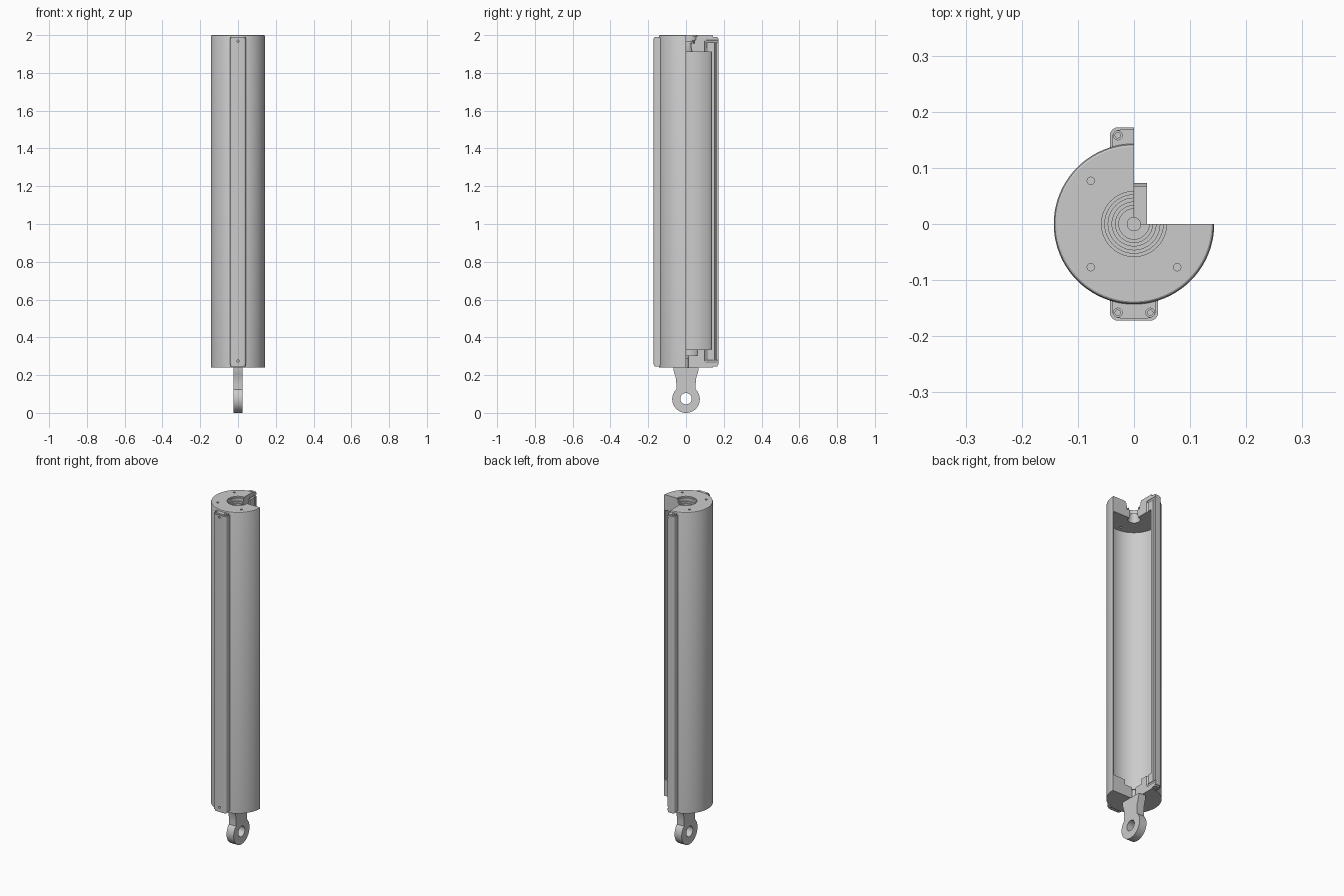
import bpy, bmesh, math
from mathutils import Matrix, Vector

cube = bpy.data.objects.get("Cube")
if cube:
    bpy.data.objects.remove(cube, do_unlink=True)

BOTTOM, TOP = 0.24, 2.0
OUTER, INNER = 0.143, 0.135
FLOOR, CEILING = 0.335, 1.91


def finish(bm, name, smooth=True):
    bmesh.ops.remove_doubles(bm, verts=bm.verts, dist=1e-6)
    bmesh.ops.recalc_face_normals(bm, faces=bm.faces)
    mesh = bpy.data.meshes.new(name)
    bm.to_mesh(mesh)
    bm.free()
    ob = bpy.data.objects.new(name, mesh)
    bpy.context.collection.objects.link(ob)
    if smooth:
        shade(ob)
    return ob


def shade(ob):
    bpy.ops.object.select_all(action='DESELECT')
    ob.select_set(True)
    bpy.context.view_layer.objects.active = ob
    bpy.ops.object.shade_smooth_by_angle(angle=math.radians(30))


def lathe(name, profile, start=90, sweep=270, steps=72):
    """Closed (radius, z) profile swept about z, with flat section faces."""
    bm = bmesh.new()
    rings = []
    for i in range(steps + 1):
        a = math.radians(start + sweep * i / steps)
        rings.append([bm.verts.new((r * math.cos(a), r * math.sin(a), z))
                      for r, z in profile])
    n = len(profile)
    for a, b in zip(rings, rings[1:]):
        for j in range(n):
            k = (j + 1) % n
            bm.faces.new((a[j], a[k], b[k], b[j]))
    bm.faces.new(rings[0])
    bm.faces.new(rings[-1])
    return finish(bm, name)


def prism(name, outline, axis, low, high):
    """Extrude a flat outline along x or z."""
    bm = bmesh.new()
    place = (lambda p, d: (d, p[0], p[1])) if axis == 'x' else (lambda p, d: (p[0], p[1], d))
    face = bm.faces.new([bm.verts.new(place(p, low)) for p in outline])
    geom = bmesh.ops.extrude_face_region(bm, geom=[face])["geom"]
    shift = Vector(place((0, 0), high - low))
    bmesh.ops.translate(bm, vec=shift, verts=[g for g in geom if isinstance(g, bmesh.types.BMVert)])
    return finish(bm, name)


def rod(name, a, b, radius, sides=24):
    """Cylinder between two points."""
    a, b = Vector(a), Vector(b)
    d = b - a
    bm = bmesh.new()
    mat = Matrix.Translation((a + b) / 2) @ d.to_track_quat('Z', 'Y').to_matrix().to_4x4()
    bmesh.ops.create_cone(bm, cap_ends=True, segments=sides, radius1=radius,
                          radius2=radius, depth=d.length, matrix=mat)
    return finish(bm, name)


def cut(ob, cutters):
    bpy.context.view_layer.objects.active = ob
    for c in cutters:
        m = ob.modifiers.new("cut", 'BOOLEAN')
        m.operation, m.solver, m.object = 'DIFFERENCE', 'EXACT', c
        bpy.ops.object.modifier_apply(modifier=m.name)
    shade(ob)


def rail_outline(left, right, side, width=0.0):
    """Mounting rail section with rounded outer corners where not sectioned."""
    inner, outer, r = 0.136, 0.172 - width, 0.014
    pts = [(left + width, inner)]
    for x, s, first in ((left + width, 1, 180), (right, -1, 90)):
        if s < 0 and right == 0:
            pts.append((0, outer))
            continue
        x = x - width if s < 0 else x
        pts += [(x + s * r + r * math.cos(math.radians(first - t)),
                 outer - r + r * math.sin(math.radians(first - t))) for t in range(0, 91, 15)]
    pts.append((right - (width if right else 0), inner))
    return [(x, side * y) for x, y in pts]


# Sectioned barrel and its end caps
tube = lathe("barrel_tube", [(INNER, BOTTOM), (OUTER, BOTTOM), (OUTER, TOP - 0.008),
                             (OUTER - 0.002, TOP - 0.002), (OUTER - 0.005, TOP), (INNER, TOP)])
top_cap = lathe("top_cap", [(INNER, CEILING), (INNER, TOP), (0.058, TOP), (0.058, 1.992),
                            (0.052, 1.992), (0.052, 1.975), (0.046, 1.975), (0.046, 1.955),
                            (0.027, 1.955), (0.027, 1.935), (0.033, CEILING)])
bottom_cap = lathe("bottom_cap", [(0.012, BOTTOM), (INNER, BOTTOM), (INNER, FLOOR),
                                  (0.06, FLOOR), (0.06, 0.305), (0.012, 0.305)])
seal = lathe("rod_seal", [(0.033, 1.955), (0.04, 1.955), (0.04, 1.968), (0.033, 1.968)])

# Front rail is whole, rear rail is sectioned at the middle
rails = []
for name, right, side in (("front_rail", 0.043, -1), ("rear_rail", 0.0, 1)):
    rails.append(prism(name, rail_outline(-0.043, right, side), 'z', 0.256, 1.982))
    for end, low, high in (("lower", 0.246, 0.256), ("upper", 1.982, 1.99)):
        rails.append(prism(f"{name}_{end}_end", rail_outline(-0.043, right, side, 0.004),
                           'z', low, high))

# Rail screws in counterbores
rail_holes = []
for x, y in ((-0.029, -0.158), (0.029, -0.158), (-0.029, 0.158)):
    for z, s in ((1.99, 1), (0.246, -1)):
        rail_holes.append(rod("screw_hole", (x, y, z + s * 0.01), (x, y, z - s * 0.015), 0.008))
        rod("rail_screw", (x, y, z - s * 0.014), (x, y, z - s * 0.002), 0.0055)

# Fluid passages linking both chambers through the rails
passages = []
for side in (-1, 1):
    y = side * 0.157
    passages.append(rod("passage", (0, y, 0.275), (0, y, 1.968), 0.005))
    for z, inside in ((1.968, 1.89), (0.275, 0.35)):
        passages.append(rod("passage", (0, side * 0.105, z), (0, side * 0.18, z), 0.006))
        passages.append(rod("passage", (0, side * 0.105, z), (0, side * 0.105, inside), 0.006))

# Cap bolt holes
bolt_holes = [rod("bolt_hole", (x, y, 1.975), (x, y, 2.02), 0.0065)
              for x, y in ((-0.077, 0.077), (-0.077, -0.077), (0.077, -0.077))]

cut(tube, [p for p in passages])
cut(top_cap, passages + bolt_holes)
cut(bottom_cap, passages)
for rail in rails:
    cut(rail, passages + rail_holes)
for c in passages + bolt_holes + rail_holes:
    bpy.data.objects.remove(c, do_unlink=True)

# Mounting eye with waisted neck and threaded stud
arc = [(0.073 * math.cos(math.radians(a)), 0.073 + 0.073 * math.sin(math.radians(a)))
       for a in range(-225, 46, 6)]
neck = [(0.051, 0.15), (0.053, 0.18), (0.06, 0.205), (0.066, 0.225), (0.067, BOTTOM)]
eye = prism("mounting_eye", arc + neck + [(-y, z) for y, z in reversed(neck)], 'x', -0.023, 0.023)
bore = rod("eye_bore", (-0.05, 0, 0.075), (0.05, 0, 0.075), 0.03, 48)
cut(eye, [bore])
bpy.data.objects.remove(bore, do_unlink=True)
rod("eye_stud", (0, 0, BOTTOM - 0.01), (0, 0, 0.29), 0.012, 32)
